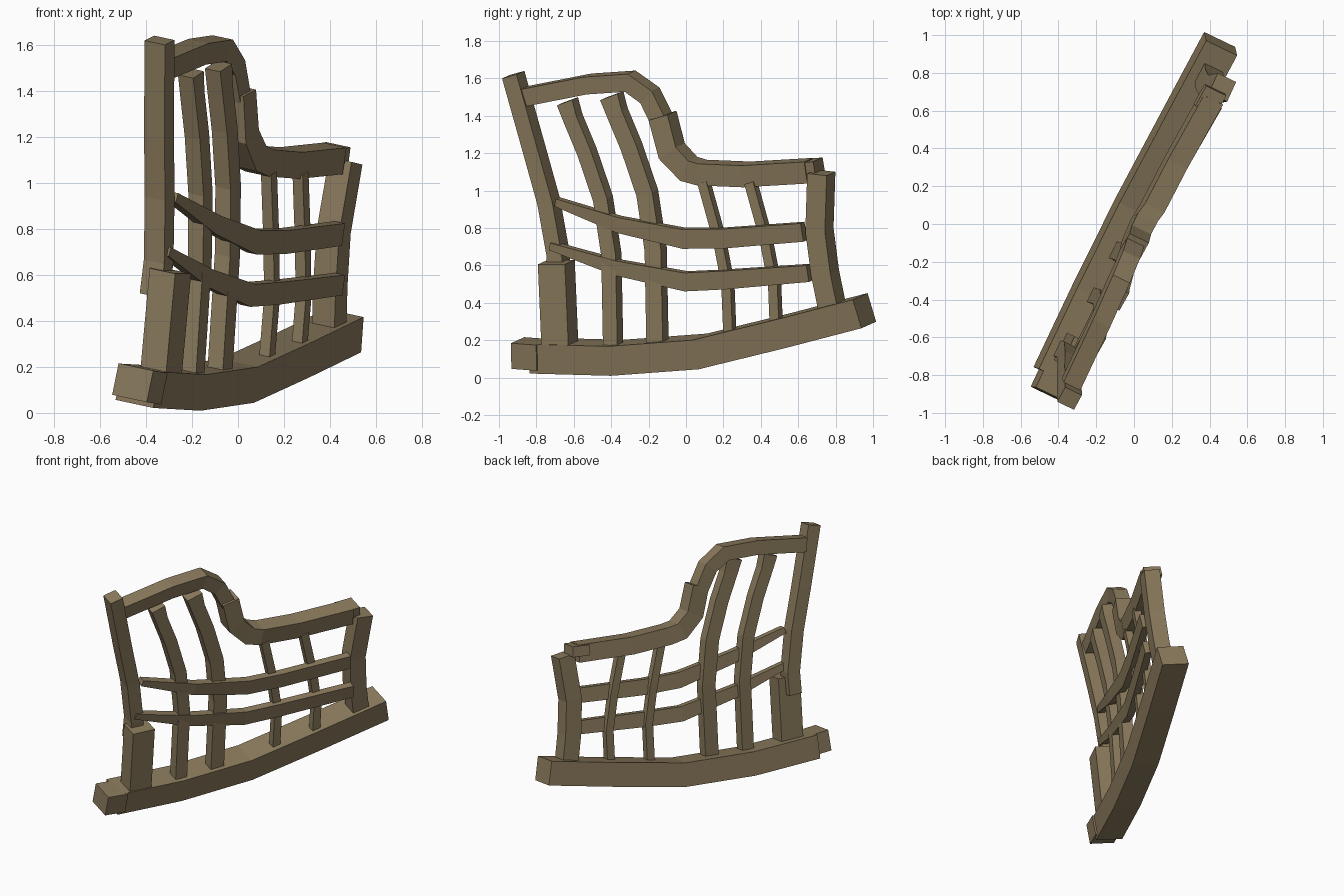
import bpy, bmesh
from mathutils import Vector

cube = bpy.data.objects.get("Cube")
if cube:
    bpy.data.objects.remove(cube, do_unlink=True)

# One weathered timber colour
wood = bpy.data.materials.new("weathered wood")
wood.use_nodes = True
colour = (0.255, 0.195, 0.108, 1)
wood.diffuse_color = colour
wood.node_tree.nodes["Principled BSDF"].inputs["Base Color"].default_value = colour

# Outward direction of the hull side
OUT = Vector((0.885, -0.425, -0.19)).normalized()


def on_side(y, z, c):
    """Point at height z and length y, c outward of the hull plane."""
    return Vector(((c - OUT.y * y - OUT.z * z) / OUT.x, y, z))


def timber(name, path, thick, depth):
    """Mitred beam; path is its outer face centre line (y, z, c, optional taper)."""
    pts = [on_side(*p[:3]) for p in path]
    dirs = []
    for a, b in zip(pts, pts[1:]):
        d = b - a
        dirs.append((d - OUT * d.dot(OUT)).normalized())
    bm = bmesh.new()
    rings = []
    for i, p in enumerate(pts):
        before, after = dirs[max(i - 1, 0)], dirs[min(i, len(dirs) - 1)]
        tangent = (before + after).normalized()
        taper = path[i][3] if len(path[i]) > 3 else 1
        side = OUT.cross(tangent) * (thick * taper / 2 / tangent.dot(after))
        back = OUT * -depth
        rings.append([bm.verts.new(v) for v in
                      (p + side, p - side, p - side + back, p + side + back)])
    for a, b in zip(rings, rings[1:]):
        for k in range(4):
            n = (k + 1) % 4
            bm.faces.new((a[k], a[n], b[n], b[k]))
    bm.faces.new(rings[0])
    bm.faces.new(rings[-1])
    bmesh.ops.recalc_face_normals(bm, faces=bm.faces)
    mesh = bpy.data.meshes.new(name)
    bm.to_mesh(mesh)
    bm.free()
    mesh.materials.append(wood)
    obj = bpy.data.objects.new(name, mesh)
    bpy.context.collection.objects.link(obj)
    return obj


# Keel and its stern end block
timber("keel", [(-0.84, 0.10, 0.025), (-0.41, 0.088, 0.025), (0.05, 0.122, 0.025),
                (0.5, 0.232, 0.025), (0.915, 0.34, 0.025)], 0.16, 0.185)
timber("keel_end_block", [(-0.935, 0.115, 0.037), (-0.80, 0.105, 0.037)], 0.14, 0.17)

# Stern post with a thicker foot
timber("stern_post", [(-0.70, 0.5, -0.08), (-0.705, 0.65, -0.09), (-0.755, 0.93, -0.118),
                      (-0.83, 1.2, -0.14), (-0.945, 1.61, -0.167)], 0.09, 0.10)
timber("stern_post_foot", [(-0.70, 0.14, 0.022), (-0.72, 0.605, -0.02)], 0.16, 0.125)

# Bow post
timber("bow_post", [(0.765, 0.33, 0.005), (0.72, 0.55, -0.012), (0.69, 0.78, -0.03),
                    (0.70, 1.085, -0.046)], 0.115, 0.11)

# Raised stern rail sweeping down to the bow rail
timber("stern_rail", [(-0.87, 1.495, -0.17), (-0.54, 1.56, -0.185), (-0.32, 1.575, -0.195),
                      (-0.215, 1.50, -0.185), (-0.14, 1.35, -0.165)], 0.095, 0.10)
timber("bow_rail", [(-0.15, 1.39, -0.155), (-0.10, 1.20, -0.13), (-0.01, 1.105, -0.115),
                    (0.06, 1.085, -0.10), (0.3, 1.075, -0.09), (0.64, 1.095, -0.07)],
       0.118, 0.115)
timber("bow_rail_end", [(0.58, 1.11, -0.08), (0.685, 1.12, -0.075)], 0.07, 0.12)

# Tall stern ribs
tall = [(-0.245, 1.47, -0.155, 1.15), (-0.215, 1.38, -0.145), (-0.14, 1.2, -0.125),
        (-0.055, 0.95, -0.10), (-0.01, 0.65, -0.065), (0, 0.13, 0)]
for i, foot in enumerate((-0.405, -0.168)):
    timber(f"tall_rib_{i + 1}", [(foot + p[0], p[1] + 0.03 * i, *p[2:]) for p in tall],
           0.085 + 0.012 * i, 0.075)

# Short bow ribs
short = [(-0.14, 1.04, -0.095), (-0.06, 0.75, -0.065), (-0.012, 0.5, -0.035), (0, 0.2, -0.005)]
for i, foot in enumerate((0.225, 0.475)):
    timber(f"short_rib_{i + 1}", [(foot + p[0], p[1], p[2] + 0.015 * i) for p in short],
           0.055, 0.05)

# Side planks, narrowing towards the stern
timber("upper_plank", [(-0.70, 0.935, -0.115, 0.4), (-0.37, 0.815, -0.07, 0.8),
                       (-0.02, 0.74, -0.05), (0.2, 0.742, -0.035),
                       (0.62, 0.775, -0.005, 0.95)], 0.105, 0.05)
timber("lower_plank", [(-0.73, 0.70, -0.085, 0.4), (-0.38, 0.585, -0.055, 0.8),
                       (-0.01, 0.51, -0.035), (0.2, 0.52, -0.015),
                       (0.65, 0.555, 0.025, 0.9)], 0.10, 0.05)
